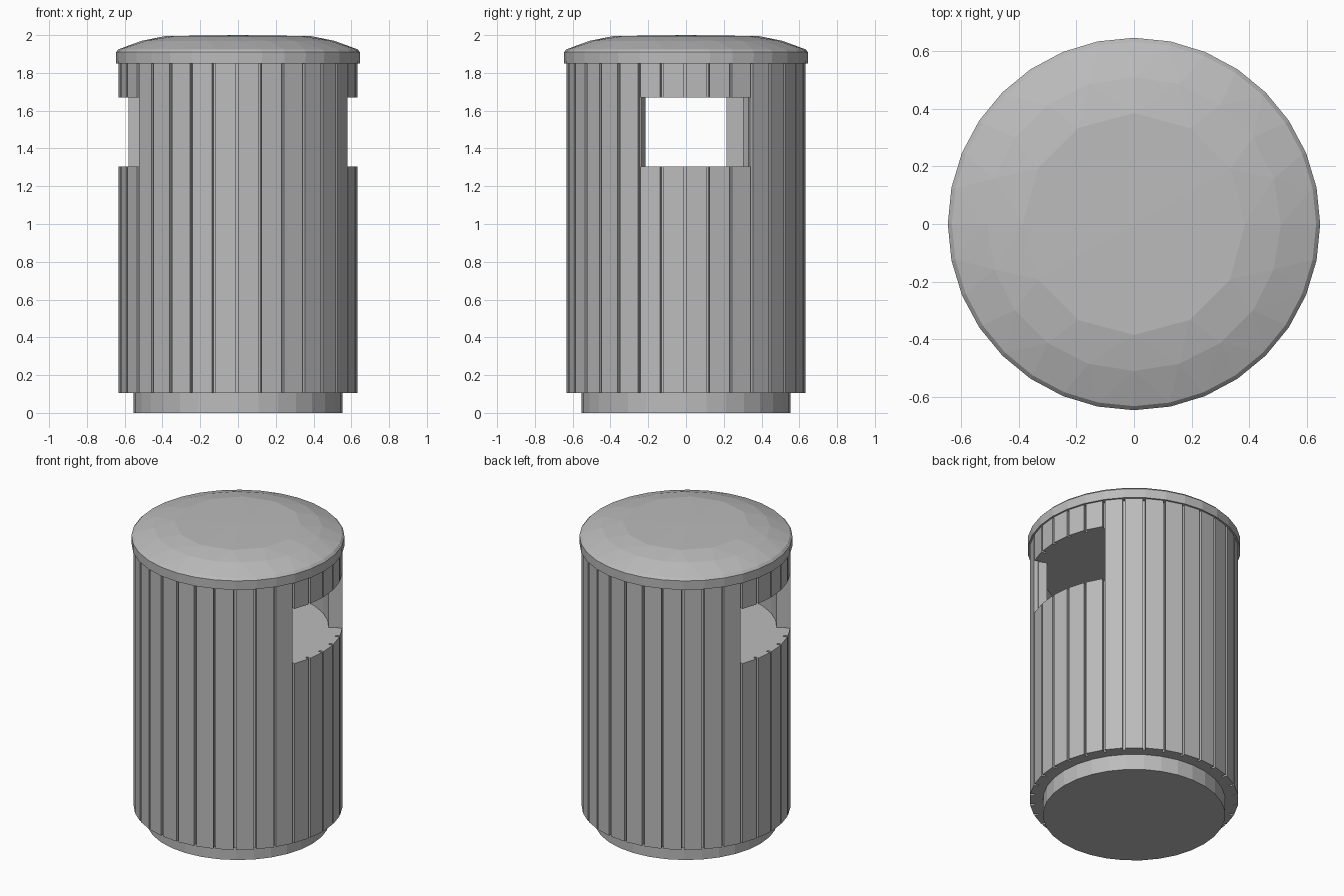
import bpy, bmesh
from math import sin, cos, radians, pi

if "Cube" in bpy.data.objects:
    bpy.data.objects.remove(bpy.data.objects["Cube"])

SLATS = 32
STEP = 2 * pi / SLATS
TURN = radians(-0.5)      # small twist of the slat pattern
GROOVE = 0.012            # half groove width, radians

grey = bpy.data.materials.new("grey")
grey.use_nodes = True
colour = (0.5, 0.5, 0.5, 1)
grey.diffuse_color = colour
grey.node_tree.nodes["Principled BSDF"].inputs["Base Color"].default_value = colour


def polar(r, a, z=0.0):
    return (r * cos(a), r * sin(a), z)


def finish(name, bm):
    bmesh.ops.recalc_face_normals(bm, faces=bm.faces)
    mesh = bpy.data.meshes.new(name)
    bm.to_mesh(mesh)
    bm.free()
    mesh.materials.append(grey)
    obj = bpy.data.objects.new(name, mesh)
    bpy.context.collection.objects.link(obj)
    return obj


def prism(name, outline, z0, z1):
    """Extrude a closed list of (radius, angle) points upward."""
    bm = bmesh.new()
    face = bm.faces.new([bm.verts.new(polar(r, a, z0)) for r, a in outline])
    top = bmesh.ops.extrude_face_region(bm, geom=[face])["geom"]
    verts = [v for v in top if isinstance(v, bmesh.types.BMVert)]
    bmesh.ops.translate(bm, verts=verts, vec=(0, 0, z1 - z0))
    return finish(name, bm)


def circle(r):
    return [(r, i * STEP) for i in range(SLATS)]


# Slatted drum with narrow grooves
outline = []
for i in range(SLATS):
    a, b = TURN + i * STEP + GROOVE, TURN + (i + 1) * STEP - GROOVE
    outline += [(0.605, a), (0.633, a), (0.633, b), (0.605, b)]
body = prism("slatted_body", outline, 0.105, 1.85)

# Hollow chamber with two opposite mouths, each five slats wide
chamber = []
for i in range(SLATS):
    is_open = (i + 2) % (SLATS // 2) < 5
    r = 0.75 if is_open else 0.55
    chamber += [(r, TURN + i * STEP), (r, TURN + (i + 1) * STEP)]
unique = [p for i, p in enumerate(chamber)
          if p[0] != chamber[i - 1][0] or abs(sin(p[1]) - sin(chamber[i - 1][1]))
          + abs(cos(p[1]) - cos(chamber[i - 1][1])) > 1e-5]
cutter = prism("chamber_cutter", unique, 1.305, 1.67)
cutter.hide_render = True

cut = body.modifiers.new("mouths", "BOOLEAN")
cut.operation = "DIFFERENCE"
cut.solver = "EXACT"
cut.object = cutter
bpy.context.view_layer.objects.active = body
bpy.ops.object.modifier_apply(modifier=cut.name)
bpy.data.objects.remove(cutter)

# Recessed foot
prism("base", circle(0.553), 0, 0.105)

# Faceted domed lid: hull of rings that get coarser toward the top
bm = bmesh.new()
for r, z, n in [(0.645, 1.85, 32), (0.646, 1.91, 32), (0.632, 1.925, 32),
                (0.51, 1.97, 20), (0.385, 1.995, 12), (0, 2.0, 1)]:
    for i in range(n):
        bm.verts.new(polar(r, pi / 2 + i * 2 * pi / n, z))
bmesh.ops.convex_hull(bm, input=bm.verts)
finish("lid", bm)
